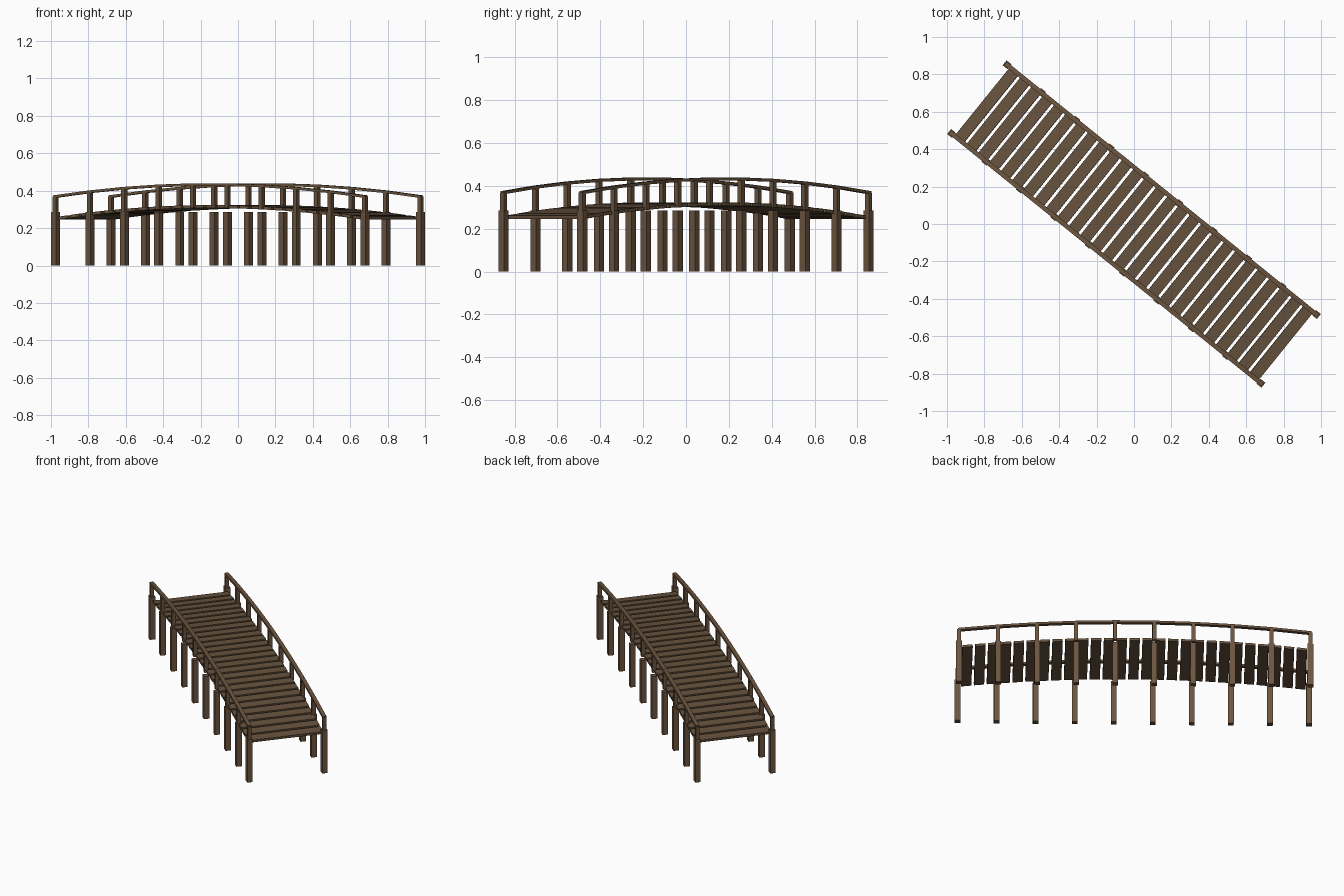
import bpy, bmesh, math
from mathutils import Matrix, Vector

if "Cube" in bpy.data.objects:
    bpy.data.objects.remove(bpy.data.objects["Cube"])

ANGLE = math.atan2(-1.34, 1.66)      # the bridge runs diagonally
TURN = Matrix.Rotation(ANGLE, 4, 'Z')
HALF = 1.063                         # half the distance between end posts
SIDE = 0.236                         # post offset from the centre line
BAYS = 9
PLANKS = 27


def material(name, color):
    m = bpy.data.materials.new(name)
    m.diffuse_color = (*color, 1)
    m.use_nodes = True
    m.node_tree.nodes["Principled BSDF"].inputs["Base Color"].default_value = m.diffuse_color
    return m


wood = material("brown wood", (0.150, 0.092, 0.050))
deck_wood = material("deck wood", (0.135, 0.085, 0.047))


def arch(u):
    """Drop of the arch below its crown."""
    return -0.064 * (u / HALF) ** 2


def add_box(bm, centre, size, pitch=0.0):
    m = (TURN @ Matrix.Translation(centre) @ Matrix.Rotation(pitch, 4, 'Y')
         @ Matrix.Diagonal((*size, 1)))
    bmesh.ops.create_cube(bm, size=1, matrix=m)


def finish(bm, name, mat):
    me = bpy.data.meshes.new(name)
    bm.to_mesh(me)
    bm.free()
    me.materials.append(mat)
    bpy.context.collection.objects.link(bpy.data.objects.new(name, me))


stations = [-HALF + 2 * HALF * i / BAYS for i in range(BAYS + 1)]

# Deck planks, each tilted to follow the arch
bm = bmesh.new()
pitch_len = 2 * 1.05 / PLANKS
for i in range(PLANKS):
    u = (i - (PLANKS - 1) / 2) * pitch_len
    slope = -2 * 0.064 * u / HALF ** 2
    add_box(bm, (u, 0, 0.315 + arch(u)), (0.062, 2 * SIDE, 0.016), -math.atan(slope))
finish(bm, "deck_planks", deck_wood)

for label, v in (("front", -SIDE), ("back", SIDE)):
    # Piles standing on the ground, all of one height
    bm = bmesh.new()
    for u in stations:
        add_box(bm, (u, v, 0.1425), (0.034, 0.034, 0.285))
    finish(bm, label + "_piles", wood)

    # Slimmer railing posts from deck to handrail
    bm = bmesh.new()
    for u in stations:
        low, high = 0.307 + arch(u), 0.432 + arch(u)
        add_box(bm, (u, v, (low + high) / 2), (0.024, 0.024, high - low))
    finish(bm, label + "_railing_posts", wood)

    # Handrail made of straight lengths between posts
    bm = bmesh.new()
    for a, b in zip(stations, stations[1:]):
        p = Vector((a, v, 0.433 + arch(a)))
        q = Vector((b, v, 0.433 + arch(b)))
        d = q - p
        add_box(bm, (p + q) / 2, (d.length + 0.012, 0.024, 0.014), -math.atan2(d.z, d.x))
    finish(bm, label + "_handrail", wood)
